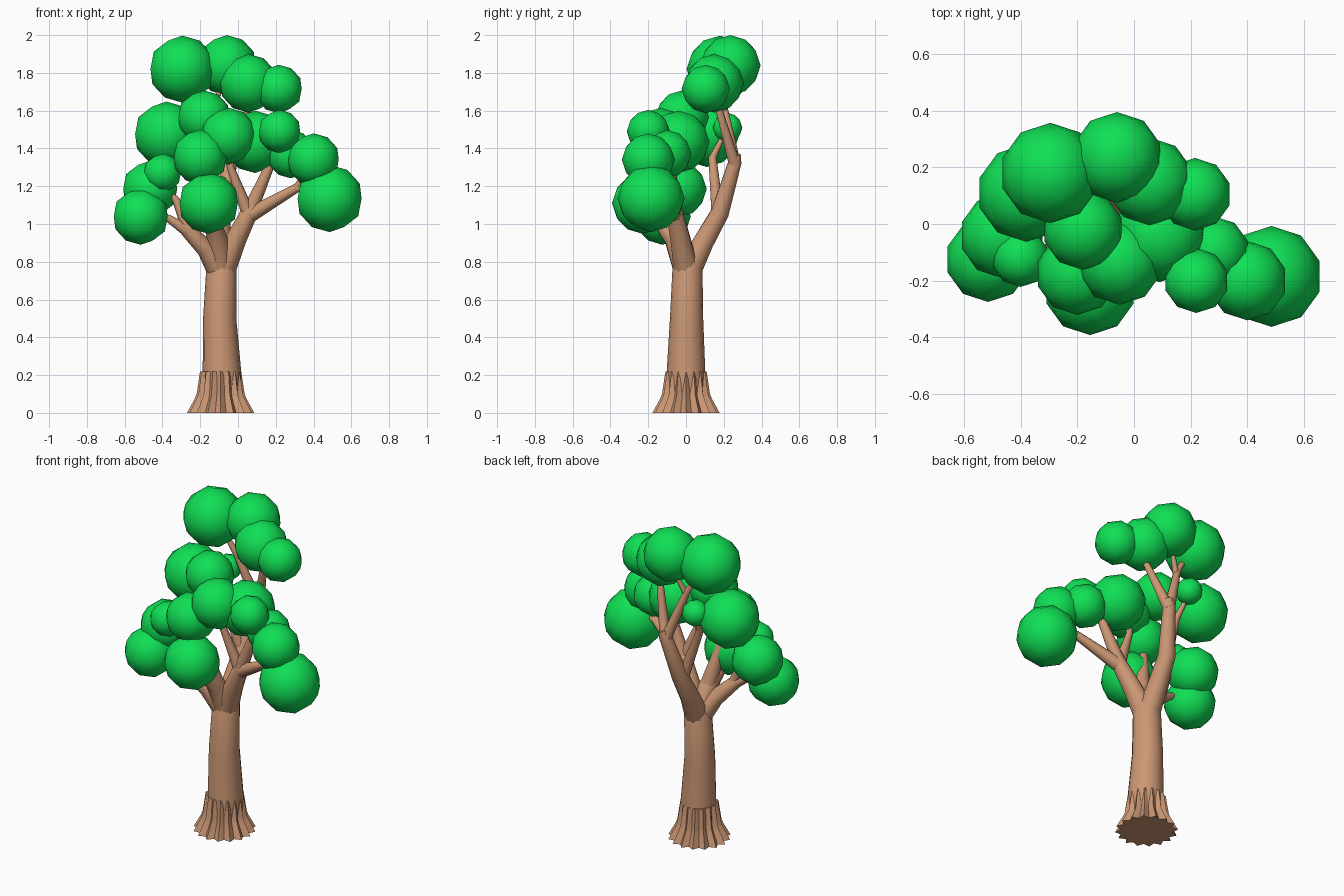
import bpy, bmesh, math
from mathutils import Vector

if "Cube" in bpy.data.objects:
    bpy.data.objects.remove(bpy.data.objects["Cube"])


def material(name, rgb):
    m = bpy.data.materials.new(name)
    m.diffuse_color = (*rgb, 1)
    m.use_nodes = True
    m.node_tree.nodes["Principled BSDF"].inputs["Base Color"].default_value = m.diffuse_color
    return m


BARK = material("bark brown", (0.60, 0.31, 0.175))
LEAF = material("leaf green", (0.005, 0.74, 0.09))


def finish(name, bm, mat, smooth_angle):
    bmesh.ops.recalc_face_normals(bm, faces=bm.faces)
    me = bpy.data.meshes.new(name)
    bm.to_mesh(me)
    bm.free()
    me.materials.append(mat)
    ob = bpy.data.objects.new(name, me)
    bpy.context.collection.objects.link(ob)
    bpy.ops.object.select_all(action='DESELECT')
    ob.select_set(True)
    bpy.context.view_layer.objects.active = ob
    bpy.ops.object.shade_smooth_by_angle(angle=math.radians(smooth_angle))
    return ob


def skin(bm, rings):
    # bridge consecutive rings and cap both ends
    n = len(rings[0])
    for a, b in zip(rings, rings[1:]):
        for i in range(n):
            j = (i + 1) % n
            bm.faces.new((a[i], a[j], b[j], b[i]))
    bm.faces.new(rings[0])
    bm.faces.new(rings[-1])


def branch(name, points, sides=10):
    # tapered tube through (x, y, z, radius) points
    bm = bmesh.new()
    pts = [Vector(p[:3]) for p in points]
    rings = []
    for i, p in enumerate(pts):
        d = pts[min(i + 1, len(pts) - 1)] - pts[max(i - 1, 0)]
        u = d.cross(Vector((0, 1, 0))).normalized()
        v = d.cross(u).normalized()
        r = points[i][3]
        rings.append([bm.verts.new(p + r * (math.cos(t) * u + math.sin(t) * v))
                      for t in (2 * math.pi * k / sides for k in range(sides))])
    skin(bm, rings)
    return finish(name, bm, BARK, 45)


# Trunk: round column, centre x, centre y, z, radius
bm = bmesh.new()
rings = []
for cx, cy, z, r in [(-.09, 0, .08, .105), (-.085, 0, .22, .102), (-.097, .003, .5, .088),
                     (-.088, .008, .78, .079), (-.088, .01, .83, .06)]:
    rings.append([bm.verts.new((cx + r * math.cos(2 * math.pi * k / 16),
                                cy + r * math.sin(2 * math.pi * k / 16), z)) for k in range(16)])
skin(bm, rings)
finish("trunk", bm, BARK, 45)

# Root flare: ridged skirt with alternating ridge and groove
bm = bmesh.new()
rings = []
N = 32
for z, ridge, groove in [(0, .178, .148), (.075, .137, .112), (.1, .127, .105), (.22, .109, .097)]:
    ring = []
    for k in range(N):
        t = 2 * math.pi * k / N
        r = ridge if k % 2 == 0 else groove
        ring.append(bm.verts.new((-.092 + r * math.cos(t), r * math.sin(t), z)))
    rings.append(ring)
skin(bm, rings)
finish("root_flare", bm, BARK, 20)

# Main limbs and the twigs that leave them
branch("back_limb", [(-.088, .01, .74, .07), (-.095, .09, .9, .058), (-.09, .18, 1.06, .05),
                     (-.04, .26, 1.33, .036), (-.03, .265, 1.37, .026)])
branch("back_twig_right", [(-.04, .26, 1.31, .033), (.06, .17, 1.62, .018), (.06, .16, 1.7, .014)])
branch("back_twig_left", [(-.04, .26, 1.31, .033), (-.15, .2, 1.62, .02), (-.2, .19, 1.7, .015)])
branch("back_twig_crown", [(-.14, .2, 1.6, .018), (-.09, .23, 1.72, .012)])
branch("back_side_twig", [(-.09, .17, 1.04, .036), (-.19, .14, 1.35, .022), (-.21, .18, 1.43, .014),
                          (-.22, .21, 1.5, .01)])
branch("right_limb", [(-.088, .005, .74, .07), (-.01, -.03, .92, .055), (.06, -.06, 1.06, .045),
                      (.09, -.07, 1.1, .03)])
branch("right_twig_outer", [(.05, -.055, 1.04, .042), (.31, -.14, 1.19, .024), (.42, -.17, 1.2, .018)])
branch("right_twig_middle", [(.05, -.055, 1.04, .042), (.16, -.08, 1.29, .026), (.18, -.08, 1.38, .02)])
branch("right_twig_inner", [(.06, -.06, 1.04, .036), (-.04, -.09, 1.3, .02), (-.05, -.1, 1.4, .016)])
branch("right_twig_upper", [(.3, -.14, 1.18, .02), (.37, -.17, 1.28, .016)])
branch("left_limb", [(-.09, .005, .74, .068), (-.17, -.05, .87, .05), (-.27, -.09, .97, .038),
                     (-.3, -.1, 1.0, .028)])
branch("left_twig_low", [(-.26, -.09, .96, .034), (-.37, -.11, 1.03, .02), (-.46, -.12, 1.04, .016)])
branch("left_twig_high", [(-.26, -.09, .96, .034), (-.33, -.1, 1.13, .02), (-.41, -.08, 1.2, .016)])
branch("front_limb", [(-.088, .005, .74, .07), (-.11, -.06, .92, .055), (-.14, -.15, 1.03, .04)])
branch("front_twig", [(-.11, -.06, .92, .05), (-.17, -.12, 1.2, .028), (-.2, -.16, 1.3, .02)])

# Foliage balls: x, y, z, radius
BALLS = [
    (-.295, .18, 1.82, .177), (-.06, .235, 1.84, .16), (.055, .15, 1.745, .155),
    (.215, .105, 1.715, .128), (-.38, .11, 1.475, .173), (-.18, -.02, 1.565, .142),
    (-.05, -.135, 1.465, .15), (.22, -.2, 1.49, .114), (.09, -.04, 1.435, .165),
    (.28, -.1, 1.37, .128), (.4, -.2, 1.34, .14), (.485, -.185, 1.135, .178),
    (-.515, -.125, 1.04, .15), (-.465, -.04, 1.185, .15), (-.4, -.12, 1.27, .102),
    (-.2, -.175, 1.355, .146), (-.155, -.23, 1.11, .162), (-.22, .22, 1.51, .078),
]
for i, (x, y, z, r) in enumerate(BALLS, 1):
    bm = bmesh.new()
    bmesh.ops.create_icosphere(bm, subdivisions=2, radius=r)
    bmesh.ops.translate(bm, verts=bm.verts, vec=(x, y, z))
    finish(f"foliage_{i:02d}", bm, LEAF, 60)
